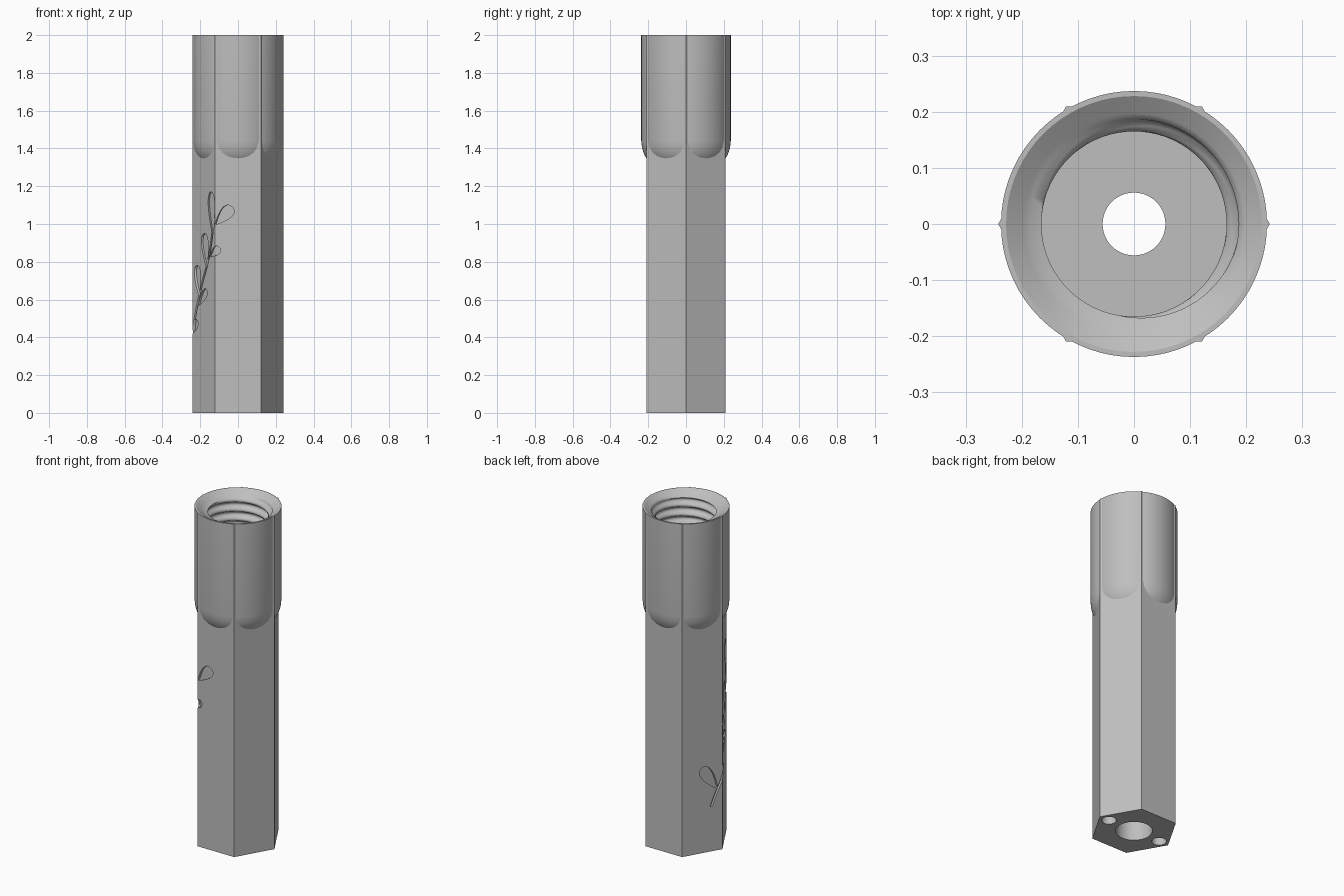
import bpy, bmesh, math
from mathutils import Vector

cube = bpy.data.objects.get("Cube")
if cube:
    bpy.data.objects.remove(cube, do_unlink=True)

TAU = math.tau
HEX_R = 0.242            # hexagon corner radius
BORE_R = 0.228
FLOOR = 1.45             # bottom of the socket
SEGS = 72

grey = bpy.data.materials.new("neutral_grey")
grey.use_nodes = True
grey.diffuse_color = (0.52, 0.52, 0.52, 1)
grey.node_tree.nodes["Principled BSDF"].inputs["Base Color"].default_value = (0.52, 0.52, 0.52, 1)


def skin(name, rings, capped=True):
    """Join equal rings of points into a surface, closed at the ends if capped."""
    bm = bmesh.new()
    loops = [[bm.verts.new(p) for p in ring] for ring in rings]
    n = len(rings[0])
    for low, high in zip(loops, loops[1:]):
        for i in range(n):
            j = (i + 1) % n
            bm.faces.new((low[i], low[j], high[j], high[i]))
    if capped:
        bm.faces.new(loops[0][::-1])
        bm.faces.new(loops[-1])
        bmesh.ops.recalc_face_normals(bm, faces=bm.faces)
    mesh = bpy.data.meshes.new(name)
    bm.to_mesh(mesh)
    bm.free()
    mesh.materials.append(grey)
    obj = bpy.data.objects.new(name, mesh)
    bpy.context.collection.objects.link(obj)
    return obj


def lathe(name, profile, n=SEGS, cx=0):
    return skin(name, [[(cx + r * math.cos(TAU * i / n), r * math.sin(TAU * i / n), z)
                        for i in range(n)] for r, z in profile])


def select_only(obj):
    bpy.ops.object.select_all(action='DESELECT')
    bpy.context.view_layer.objects.active = obj
    obj.select_set(True)


def combine(target, tool, operation='DIFFERENCE'):
    """Apply a boolean and remove the tool."""
    mod = target.modifiers.new("cut", 'BOOLEAN')
    mod.object, mod.operation, mod.solver = tool, operation, 'EXACT'
    select_only(target)
    bpy.ops.object.modifier_apply(modifier=mod.name)
    bpy.data.objects.remove(tool, do_unlink=True)


# Hexagonal handle with a round collar blended in at the top
handle = lathe("handle", [(HEX_R, 0), (HEX_R, 2)], 6)
collar = lathe("collar", [(0.15, 1.34), (0.205, 1.34), (0.217, 1.36), (0.226, 1.38),
                          (0.233, 1.405), (0.237, 1.44), (0.237, 2)])
combine(handle, collar, 'UNION')

# Bore, axial hole that is wider at the lower end, and two pin holes in the base
combine(handle, lathe("bore", [(BORE_R, FLOOR), (BORE_R, 2.05)]))
combine(handle, lathe("axial_hole", [(0.1, -0.05), (0.1, 0.4), (0.056, 0.4), (0.056, 1.5)], 48))
for side in (-1, 1):
    combine(handle, lathe("pin_hole", [(0.04, -0.05), (0.04, 0.1)], 24, side * 0.178))


# Engraved vine, laid out flat as (distance round the handle, height)
def on_handle(u, z, depth):
    """u = 0 is the front right corner; positive u runs across the front."""
    s = u / HEX_R
    k = math.floor(s)
    a, b = (Vector((math.cos(t), math.sin(t), 0)) * HEX_R
            for t in (math.radians(240 + 60 * k), math.radians(300 + 60 * k)))
    p = a.lerp(b, s - k) * (1 + depth / (HEX_R * 0.866))
    return (p.x, p.y, z)


def engrave(name, points, widths):
    """Cut a shallow ribbon that follows points with the given half widths."""
    sections = []
    for i, (p, w) in enumerate(zip(points, widths)):
        d = points[min(i + 1, len(points) - 1)] - points[max(i - 1, 0)]
        side = Vector((-d.y, d.x)).normalized() * w
        corners = ((p + side, -0.01), (p - side, -0.01), (p - side, 0.03), (p + side, 0.03))
        sections.append([on_handle(q.x, q.y, depth) for q, depth in corners])
    combine(handle, skin(name, sections))


stem = [Vector(p) for p in ((-0.31, 0.27), (-0.28, 0.345), (-0.25, 0.41), (-0.22, 0.49),
                            (-0.19, 0.57), (-0.155, 0.65), (-0.12, 0.72), (-0.09, 0.775),
                            (-0.065, 0.83), (-0.045, 0.89), (-0.03, 0.95), (-0.008, 1.03))]
engrave("vine_stem", stem, [0.006] * len(stem))

# Leaves: base, tip and greatest half width
leaves = [((-0.03, 0.95), (-0.045, 1.17), 0.032), ((0.002, 1.0), (0.09, 1.09), 0.032),
          ((-0.09, 0.77), (-0.118, 0.95), 0.034), ((-0.055, 0.83), (0.026, 0.87), 0.022),
          ((-0.17, 0.62), (-0.195, 0.78), 0.03), ((-0.18, 0.57), (-0.09, 0.65), 0.024),
          ((-0.24, 0.42), (-0.19, 0.49), 0.02), ((-0.27, 0.37), (-0.365, 0.51), 0.034)]
steps = [math.sin(math.pi / 2 * i / 10) for i in range(11)]
for base, tip, width in leaves:
    base, tip = Vector(base), Vector(tip)
    engrave("leaf", [base.lerp(tip, t) for t in steps],
            [0.003 + 1.9 * width * t * math.sqrt(max(0, 1 - t * t)) for t in steps])

# Flat sides and crisp corners, smooth round surfaces
select_only(handle)
bpy.ops.object.shade_smooth_by_angle(angle=math.radians(22))
side_axes = [Vector((math.cos(t), math.sin(t), 0)) for t in (math.pi / 6, math.pi / 2, math.pi * 5 / 6)]
for face in handle.data.polygons:
    flat_side = any(abs(face.normal.dot(axis)) > 0.9999 for axis in side_axes)
    if abs(face.normal.z) > 0.999 or (flat_side and face.center.z < 1.4):
        face.use_smooth = False

# Threaded lining of the bore: the radius follows a helix and flares at the rim
PITCH, ROWS = 0.056, 80
rings = []
for k in range(ROWS + 1):
    z = 2 - (2 - FLOOR) * k / ROWS
    ring = []
    for i in range(SEGS):
        a = TAU * i / SEGS
        wave = max(-1, min(1, 1.4 * math.cos(TAU * z / PITCH - a)))
        r = 0.166 if z < FLOOR + 0.03 else 0.176 + 0.011 * wave
        if z > 1.97:
            r = max(r, BORE_R - (2 - z) * 1.5)
        ring.append((r * math.cos(a), r * math.sin(a), z))
    rings.append(ring)
thread = skin("socket_thread", rings, capped=False)
select_only(thread)
bpy.ops.object.shade_smooth_by_angle(angle=math.radians(60))
